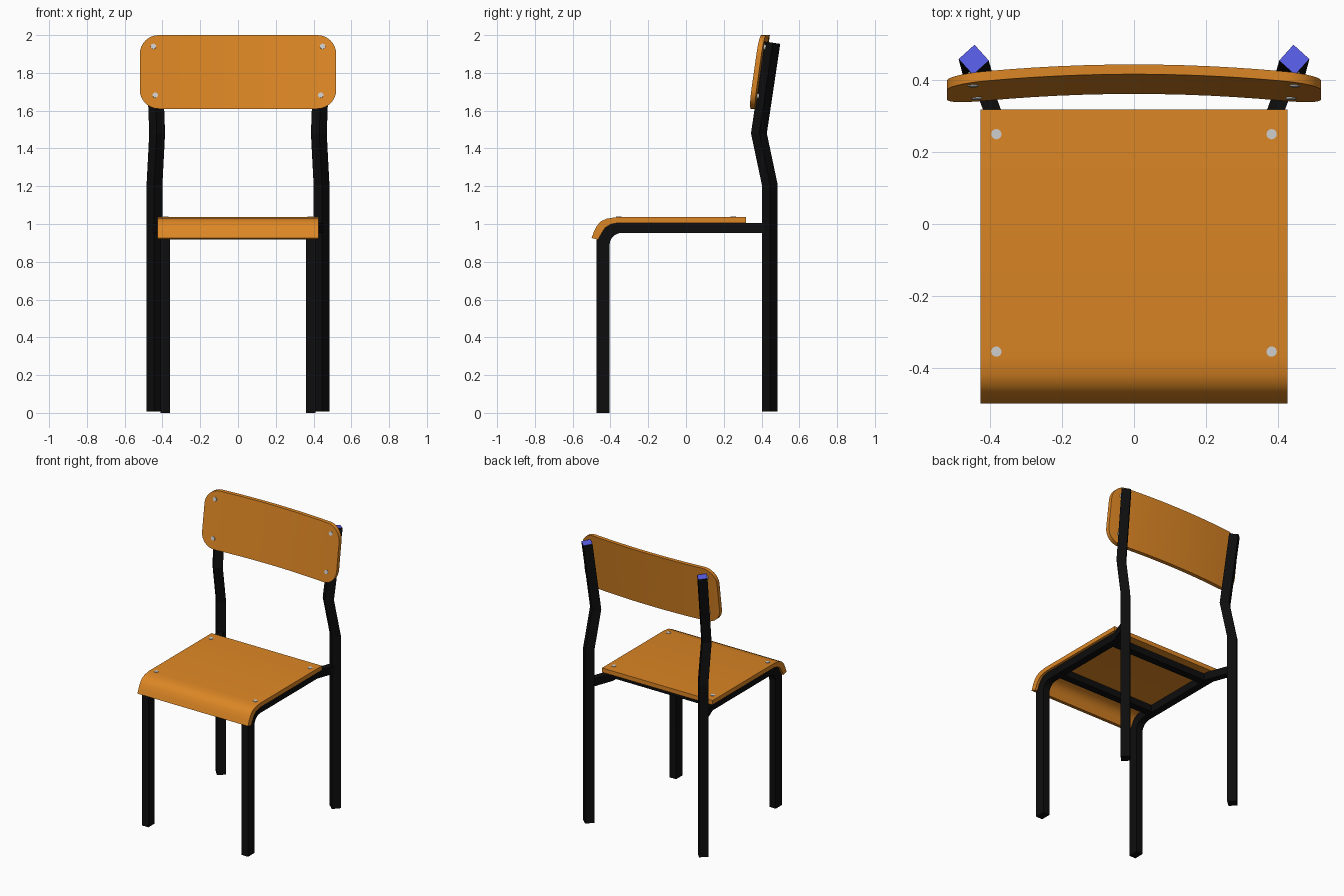
import bpy, bmesh
from math import sin, cos, pi, radians, sqrt
from mathutils import Vector

if "Cube" in bpy.data.objects:
    bpy.data.objects.remove(bpy.data.objects["Cube"], do_unlink=True)


def material(name, rgb, rough=0.6):
    m = bpy.data.materials.new(name)
    m.use_nodes = True
    m.diffuse_color = (*rgb, 1)
    bsdf = next(n for n in m.node_tree.nodes if n.type == 'BSDF_PRINCIPLED')
    bsdf.inputs["Base Color"].default_value = (*rgb, 1)
    bsdf.inputs["Roughness"].default_value = rough
    return m


WOOD = material("orange wood", (0.72, 0.24, 0.018))
FRAME = material("black metal", (0.004, 0.004, 0.004))
CAP = material("blue cap", (0.10, 0.11, 0.80))
BOLT = material("pale metal", (0.62, 0.62, 0.62))


def loft(name, rings, mats, smooth=False):
    """Skin a list of equal cross-sections; the last end uses the last material."""
    bm = bmesh.new()
    loops = [[bm.verts.new(p) for p in ring] for ring in rings]
    n = len(loops[0])
    for a, b in zip(loops, loops[1:]):
        for i in range(n):
            j = (i + 1) % n
            bm.faces.new((a[i], a[j], b[j], b[i]))
    bm.faces.new(loops[0])
    bm.faces.new(loops[-1]).material_index = len(mats) - 1
    bmesh.ops.recalc_face_normals(bm, faces=bm.faces[:])
    mesh = bpy.data.meshes.new(name)
    bm.to_mesh(mesh)
    bm.free()
    for m in mats:
        mesh.materials.append(m)
    obj = bpy.data.objects.new(name, mesh)
    bpy.context.collection.objects.link(obj)
    if smooth:
        bpy.ops.object.select_all(action='DESELECT')
        bpy.context.view_layer.objects.active = obj
        obj.select_set(True)
        bpy.ops.object.shade_smooth_by_angle(angle=radians(35))
    return obj


def bolt(name, loc, length, tilt=0):
    bpy.ops.mesh.primitive_cylinder_add(vertices=12, radius=0.0145, depth=length,
                                        location=loc, rotation=(tilt, 0, 0))
    bpy.context.object.name = name
    bpy.context.object.data.materials.append(BOLT)


# Seat board with a rounded front lip
lip = [(-0.50, 0.926), (-0.487, 0.96), (-0.472, 0.99), (-0.451, 1.014),
       (-0.42, 1.028), (-0.37, 1.036), (0.318, 1.036),
       (0.318, 1.006), (-0.36, 1.006), (-0.40, 0.998), (-0.428, 0.98),
       (-0.445, 0.955), (-0.465, 0.917)]
loft("seat", [[(x, y, z) for y, z in lip] for x in (-0.427, 0.427)], [WOOD], True)


# Curved, leaning backrest with rounded corners
def back_front_y(x, z):
    return 0.362 + 0.141 * (z - 1.61) - 0.03 * (x / 0.52) ** 2


R, THICK, MID = 0.1, 0.027, 1.805
corner = [0.42 + R * sin(k * pi / 16) for k in range(1, 9)]
xs = [-x for x in reversed(corner)] + [-0.42 + 0.07 * k for k in range(13)] + corner
rings = []
for x in xs:
    d = max(abs(x) - 0.42, 0)
    h = 0.195 - R + sqrt(max(R * R - d * d, 0))
    lo, hi = MID - h, MID + h
    rings.append([(x, back_front_y(x, lo), lo), (x, back_front_y(x, hi), hi),
                  (x, back_front_y(x, hi) + THICK, hi), (x, back_front_y(x, lo) + THICK, lo)])
loft("backrest", rings, [WOOD], True)

# Path of a rear post: x, y, z and slope of the cut
post_path = [(0.442, 0.443, 0.008, 0), (0.442, 0.443, 1.21, 0),
             (0.428, 0.386, 1.48, 0), (0.446, 0.457, 1.96, 0.15)]

for s, side in ((1, "left"), (-1, "right")):
    # Rear post: square tube turned on its corner, capped at the top
    rings = []
    for x, y, z, slope in post_path:
        ring = []
        for k in range(4):
            a = radians(3) + k * pi / 2
            dx, dy = 0.042 * cos(a), 0.042 * sin(a)
            ring.append((s * (x + dx), y + dy, z - slope * dy))
        rings.append(ring)
    loft(side + "_rear_post", rings, [FRAME, CAP])

    # Front leg bending into the side rail, then out to the rear post
    pairs = [(0.385, (-0.475, 0), (-0.405, 0))]
    for k in range(7):
        t = k * pi / 12
        pairs.append((0.385, (-0.375 - 0.1 * cos(t), 0.905 + 0.1 * sin(t)),
                      (-0.34 - 0.065 * cos(t), 0.888 + 0.065 * sin(t))))
    for x, y in ((0.385, 0.29), (0.44, 0.44)):
        pairs.append((x, (y, 1.005), (y, 0.953)))
    loft(side + "_front_leg_and_rail",
         [[(s * (x - 0.025), *o), (s * (x + 0.025), *o),
           (s * (x + 0.025), *i), (s * (x - 0.025), *i)] for x, o, i in pairs],
         [FRAME], True)

    # Seat bolts
    for y, end in ((0.25, "rear"), (-0.355, "front")):
        bolt(f"{side}_{end}_seat_bolt", (s * 0.383, y, 1.028), 0.022)

    # Backrest bolts, passing through to the post
    for x, z, end in ((0.438, 1.68, "lower"), (0.448, 1.938, "upper")):
        y = back_front_y(x, z) + 0.016
        bolt(f"{side}_{end}_backrest_bolt", (s * x, y, z), 0.04, radians(82))

# Cross bars under the seat
for y, end in ((-0.28, "front"), (0.24, "rear")):
    loft(end + "_cross_bar",
         [[(x, y - 0.025, 0.957), (x, y + 0.025, 0.957),
           (x, y + 0.025, 1.003), (x, y - 0.025, 1.003)] for x in (-0.37, 0.37)], [FRAME])
